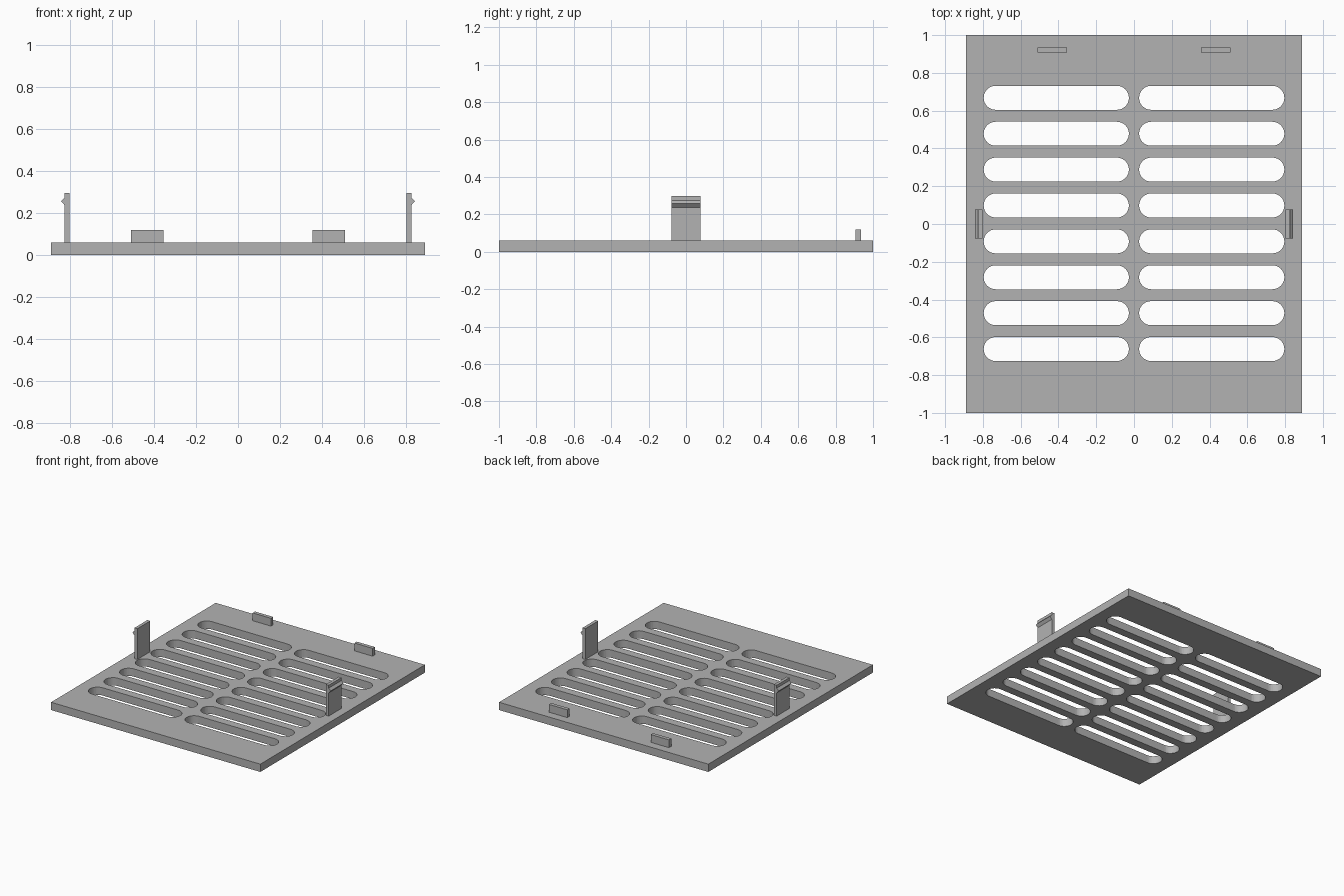
import bpy
import bmesh
import math

if "Cube" in bpy.data.objects:
    bpy.data.objects.remove(bpy.data.objects["Cube"])

gray = bpy.data.materials.new("light gray plastic")
gray.diffuse_color = (0.45, 0.45, 0.45, 1)
gray.use_nodes = True
gray.node_tree.nodes["Principled BSDF"].inputs["Base Color"].default_value = gray.diffuse_color

PLATE_W, PLATE_D, PLATE_H = 0.89, 1.0, 0.06   # half width, half depth, thickness
SLOT_IN, SLOT_OUT, SLOT_R = 0.027, 0.796, 0.0635
SLOT_FIRST, SLOT_STEP, SLOT_ROWS = 0.668, 0.19, 8


def add_mesh(name, mesh):
    obj = bpy.data.objects.new(name, mesh)
    mesh.materials.clear()
    mesh.materials.append(gray)
    bpy.context.collection.objects.link(obj)
    return obj


def prism(name, profile, axis_vec):
    """Extrude a closed 3D profile along a vector."""
    bm = bmesh.new()
    face = bm.faces.new([bm.verts.new(p) for p in profile])
    ext = bmesh.ops.extrude_face_region(bm, geom=[face])
    moved = [v for v in ext["geom"] if isinstance(v, bmesh.types.BMVert)]
    bmesh.ops.translate(bm, verts=moved, vec=axis_vec)
    bmesh.ops.recalc_face_normals(bm, faces=bm.faces)
    mesh = bpy.data.meshes.new(name)
    bm.to_mesh(mesh)
    bm.free()
    return add_mesh(name, mesh)


def slot_outline(x0, x1, y, r, steps=16):
    """Stadium outline with semicircular ends."""
    points = []
    for cx, start in ((x1 - r, -math.pi / 2), (x0 + r, math.pi / 2)):
        for i in range(steps + 1):
            a = start + math.pi * i / steps
            points.append((cx + r * math.cos(a), y + r * math.sin(a)))
    return points


# Vent plate: filled outline with two columns of slots, extruded
outlines = [[(-PLATE_W, -PLATE_D), (PLATE_W, -PLATE_D),
             (PLATE_W, PLATE_D), (-PLATE_W, PLATE_D)]]
for row in range(SLOT_ROWS):
    y = SLOT_FIRST - row * SLOT_STEP
    outlines.append(slot_outline(SLOT_IN, SLOT_OUT, y, SLOT_R))
    outlines.append(slot_outline(-SLOT_OUT, -SLOT_IN, y, SLOT_R))

curve = bpy.data.curves.new("plate_outline", "CURVE")
curve.dimensions = "2D"
curve.fill_mode = "BOTH"
curve.extrude = PLATE_H / 2
for pts in outlines:
    spline = curve.splines.new("POLY")
    spline.points.add(len(pts) - 1)
    for point, (x, y) in zip(spline.points, pts):
        point.co = (x, y, 0, 1)
    spline.use_cyclic_u = True

helper = bpy.data.objects.new("plate_outline", curve)
bpy.context.collection.objects.link(helper)
depsgraph = bpy.context.evaluated_depsgraph_get()
plate_mesh = bpy.data.meshes.new_from_object(helper.evaluated_get(depsgraph))
bpy.data.objects.remove(helper)

bm = bmesh.new()
bm.from_mesh(plate_mesh)
bmesh.ops.remove_doubles(bm, verts=bm.verts, dist=1e-5)
bmesh.ops.translate(bm, verts=bm.verts, vec=(0, 0, PLATE_H / 2))
bmesh.ops.recalc_face_normals(bm, faces=bm.faces)
for f in bm.faces:
    f.smooth = False
    f.material_index = 0
bm.to_mesh(plate_mesh)
bm.free()
add_mesh("vent_plate", plate_mesh)

# Side snap clips with outward barbs, and rear locating tabs
for side, label in ((-1, "left"), (1, "right")):
    clip = [(0.802, 0.06), (0.826, 0.06), (0.826, 0.238), (0.843, 0.258),
            (0.826, 0.275), (0.826, 0.297), (0.802, 0.297)]
    prism(label + "_snap_clip", [(side * x, -0.078, z) for x, z in clip], (0, 0.156, 0))

    tab = [(0.355, 0.907), (0.51, 0.907), (0.51, 0.935), (0.355, 0.935)]
    prism(label + "_rear_tab", [(side * x, y, PLATE_H) for x, y in tab], (0, 0, 0.06))
